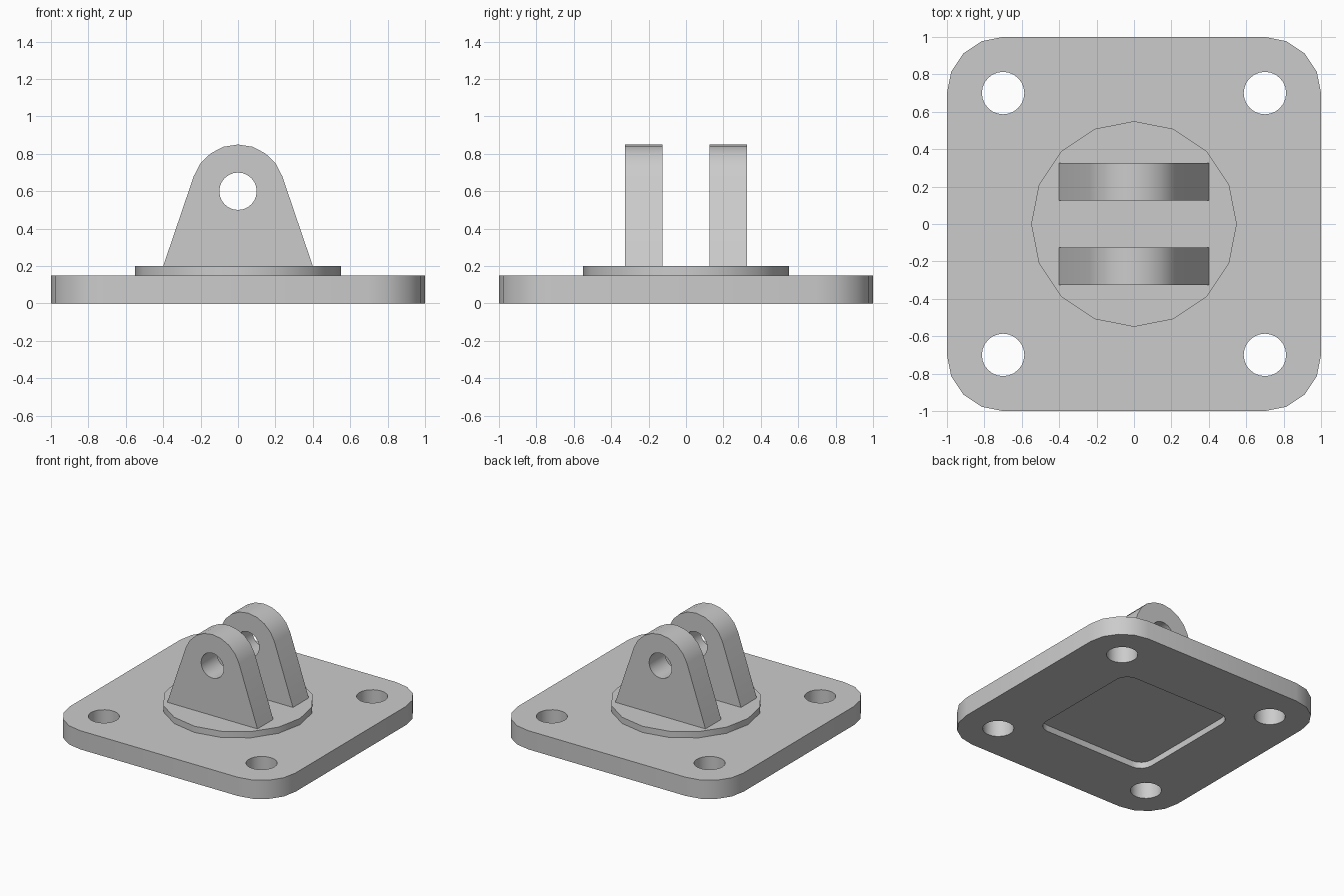
import bpy
import bmesh
from math import radians, cos, sin, acos, atan2, hypot, pi
from mathutils import Matrix

if "Cube" in bpy.data.objects:
    bpy.data.objects.remove(bpy.data.objects["Cube"], do_unlink=True)

grey = bpy.data.materials.new("plain_grey")
grey.use_nodes = True
grey.diffuse_color = (0.6, 0.6, 0.6, 1)
grey.node_tree.nodes["Principled BSDF"].inputs["Base Color"].default_value = (0.6, 0.6, 0.6, 1)


def arc(cx, cy, r, start, end, steps):
    """Points along an arc, both ends included."""
    angles = [start + (end - start) * i / steps for i in range(steps + 1)]
    return [(cx + r * cos(a), cy + r * sin(a)) for a in angles]


def circle(cx, cy, r, sides):
    return arc(cx, cy, r, 0, 2 * pi, sides)[:-1]


def rounded_square(half, r, steps):
    points = []
    c = half - r
    for i, (sx, sy) in enumerate([(1, 1), (-1, 1), (-1, -1), (1, -1)]):
        points += arc(sx * c, sy * c, r, i * pi / 2, (i + 1) * pi / 2, steps)
    return points


def prism(name, outline, low, high, upright=False):
    """Extrude an outline along z, or along y when upright."""
    bm = bmesh.new()
    face = bm.faces.new([bm.verts.new((x, y, low)) for x, y in outline])
    top = bmesh.ops.extrude_face_region(bm, geom=[face])
    verts = [v for v in top["geom"] if isinstance(v, bmesh.types.BMVert)]
    bmesh.ops.translate(bm, verts=verts, vec=(0, 0, high - low))
    if upright:
        bm.transform(Matrix.Rotation(radians(90), 4, "X"))
    bmesh.ops.recalc_face_normals(bm, faces=bm.faces)
    mesh = bpy.data.meshes.new(name)
    bm.to_mesh(mesh)
    bm.free()
    mesh.materials.append(grey)
    obj = bpy.data.objects.new(name, mesh)
    bpy.context.collection.objects.link(obj)
    return obj


def activate(obj):
    bpy.ops.object.select_all(action="DESELECT")
    obj.select_set(True)
    bpy.context.view_layer.objects.active = obj


def cut(obj, cutter):
    """Subtract the cutter and throw it away."""
    cutter.hide_render = True
    mod = obj.modifiers.new("cut", "BOOLEAN")
    mod.operation = "DIFFERENCE"
    mod.solver = "EXACT"
    mod.object = cutter
    activate(obj)
    bpy.ops.object.modifier_apply(modifier=mod.name)
    bpy.data.objects.remove(cutter, do_unlink=True)


def smooth(obj):
    activate(obj)
    bpy.ops.object.shade_smooth_by_angle(angle=radians(35))


# Base plate with four bolt holes and a shallow pocket underneath
plate = prism("base_plate", rounded_square(1.0, 0.3, 4), 0, 0.15)
for x in (-0.7, 0.7):
    for y in (-0.7, 0.7):
        cut(plate, prism("bolt_hole_cutter", circle(x, y, 0.1135, 24), -0.1, 0.3))
cut(plate, prism("pocket_cutter", rounded_square(0.5, 0.1, 4), -0.1, 0.05))
smooth(plate)

# Round raised boss
boss = prism("round_boss", circle(0, 0, 0.55, 16), 0.15, 0.2)
smooth(boss)

# Two clevis lugs: straight sides tangent to a rounded top, with a pin hole
foot, foot_z, pin_z, top_r = 0.4, 0.2, 0.6, 0.25
tangent = atan2(foot_z - pin_z, foot) + acos(top_r / hypot(foot, foot_z - pin_z))
lug_outline = [(-foot, foot_z), (foot, foot_z)]
lug_outline += arc(0, pin_z, top_r, tangent, pi - tangent, 8)
for name, low in (("front_lug", 0.125), ("back_lug", -0.325)):
    lug = prism(name, lug_outline, low, low + 0.2, upright=True)
    cut(lug, prism("pin_hole_cutter", circle(0, pin_z, 0.1, 24), low - 0.1, low + 0.3, upright=True))
    smooth(lug)
